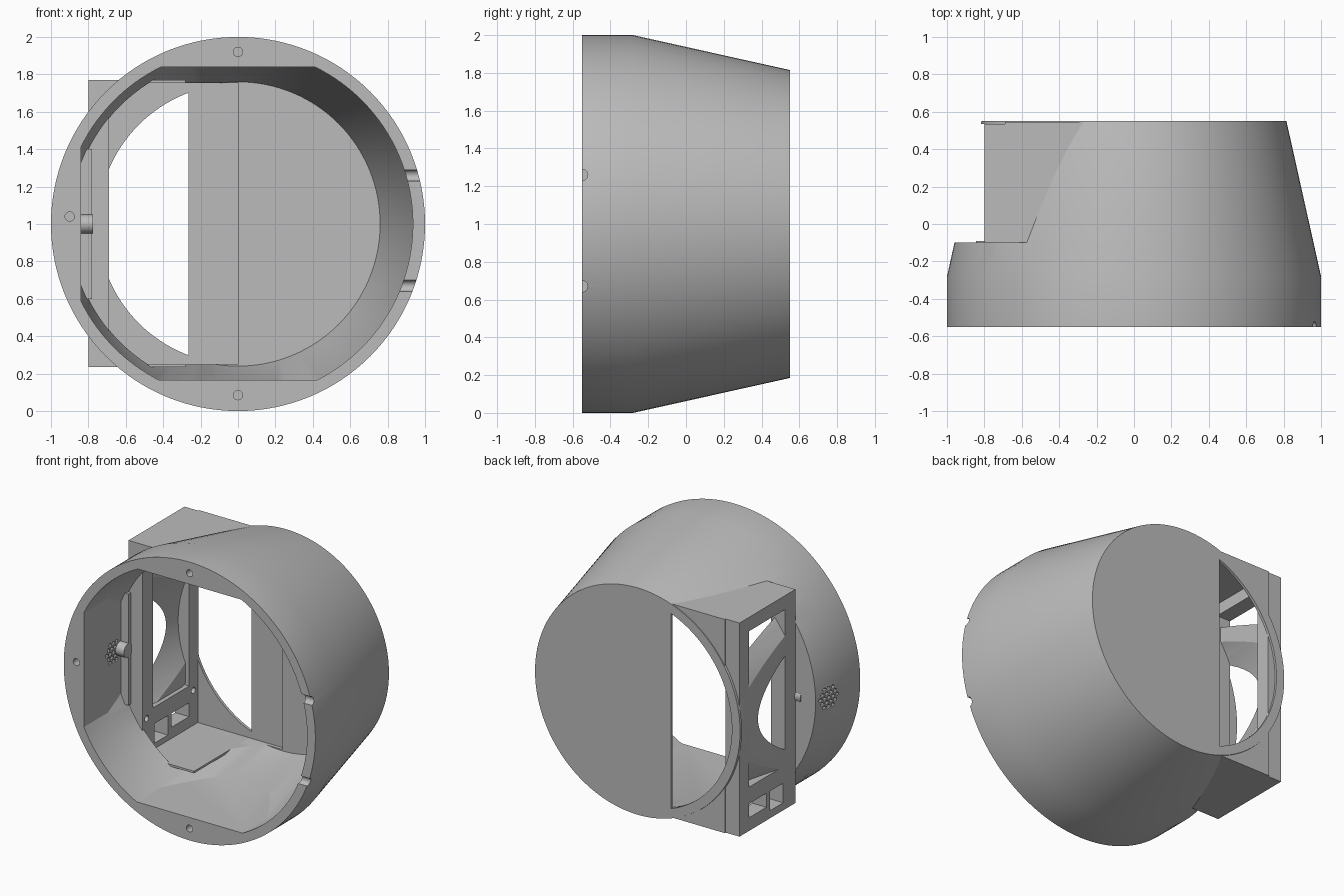
import bpy, bmesh, math
from mathutils import Matrix, Vector

if "Cube" in bpy.data.objects:
    bpy.data.objects.remove(bpy.data.objects["Cube"], do_unlink=True)

grey = bpy.data.materials.new("plain grey")
grey.use_nodes = True
grey.diffuse_color = (0.5, 0.5, 0.5, 1)
grey.node_tree.nodes["Principled BSDF"].inputs["Base Color"].default_value = (0.5, 0.5, 0.5, 1)


def finish(name, bm):
    bmesh.ops.recalc_face_normals(bm, faces=bm.faces)
    mesh = bpy.data.meshes.new(name)
    bm.to_mesh(mesh)
    bm.free()
    mesh.materials.append(grey)
    ob = bpy.data.objects.new(name, mesh)
    bpy.context.collection.objects.link(ob)
    return ob


def block(name, x, y, z):
    """Box from three (low, high) ranges."""
    bm = bmesh.new()
    bmesh.ops.create_cube(bm, size=1)
    for v in bm.verts:
        for i, (lo, hi) in enumerate((x, y, z)):
            v.co[i] = lo if v.co[i] < 0 else hi
    return finish(name, bm)


def lathe(name, profile, sides=128):
    """Closed solid turned around the y axis through z = 1."""
    bm = bmesh.new()
    rings = []
    for r, y in profile:
        angles = [math.tau * i / sides for i in range(sides)]
        rings.append([bm.verts.new((r * math.cos(a), y, 1 + r * math.sin(a))) for a in angles])
    for a, b in zip(rings, rings[1:]):
        for i in range(sides):
            j = (i + 1) % sides
            bm.faces.new((a[i], a[j], b[j], b[i]))
    bm.faces.new(rings[0])
    bm.faces.new(rings[-1])
    return finish(name, bm)


def rods(name, centres, radius, depth, axis, sides=24):
    """Separate cylinders along one axis, in one object."""
    bm = bmesh.new()
    turn = Vector((0, 0, 1)).rotation_difference(Vector(axis)).to_matrix().to_4x4()
    for c in centres:
        bmesh.ops.create_cone(bm, cap_ends=True, segments=sides, radius1=radius, radius2=radius,
                              depth=depth, matrix=Matrix.Translation(c) @ turn)
    return finish(name, bm)


def combine(ob, other, operation="DIFFERENCE"):
    mod = ob.modifiers.new("combine", "BOOLEAN")
    mod.operation = operation
    mod.solver = "EXACT"
    mod.object = other
    bpy.context.view_layer.objects.active = ob
    bpy.ops.object.modifier_apply(modifier=mod.name)
    bpy.data.objects.remove(other, do_unlink=True)


X, Y = (1, 0, 0), (0, 1, 0)

# Tapered housing with a boxy bay on its -x side
housing = lathe("housing", [(1, -0.55), (1, -0.28), (0.815, 0.55)])
combine(housing, block("notch", (-1.2, -0.8), (-0.1, 0.535), (-0.1, 2.1)))
combine(housing, block("bay", (-0.69, -0.2), (-0.1, 0.545), (0.235, 1.77)), "UNION")

# Hollow inside, flattened at the top, bottom and one side
cavity = lathe("cavity", [(0.935, -0.6), (0.935, -0.28), (0.76, 0.505)])
combine(cavity, block("flats", (-0.84, 1.1), (-0.7, 0.7), (0.165, 1.84)), "INTERSECT")
combine(housing, cavity)
combine(housing, block("pocket", (-0.72, 0), (-0.085, 0.53), (0.25, 1.755)))

# Opening through the back wall
opening = lathe("opening", [(0.75, 0.45), (0.75, 0.6)])
combine(opening, block("half", (-1, -0.265), (0, 1), (0, 2)), "INTERSECT")
combine(housing, opening)

# Screw holes in the rim, and two cable notches
combine(housing, rods("screw_holes", [(0, -0.55, 1.92), (0, -0.55, 0.085), (-0.9, -0.55, 1.04)],
                      0.025, 0.2, Y))
combine(housing, rods("cable_notches", [(0.95, -0.55, 1.26), (0.95, -0.55, 0.67)], 0.03, 0.3, X))

# Round speaker grille
step = 0.037
holes = []
for row in range(-3, 4):
    for col in range(-3, 4):
        y, z = (col + (row % 2) / 2) * step, row * step * 0.866
        if math.hypot(y, z) < 0.092:
            holes.append((-0.92, y - 0.215, z + 1))
combine(housing, rods("grille", holes, 0.014, 0.3, X, 8))

# Side panel with a tall window, two ports and screw holes
panel = block("side_panel", (-0.8, -0.69), (-0.1, 0.535), (0.235, 1.77))
for y, z in [((0.02, 0.43), (0.55, 1.67)), ((0.23, 0.43), (0.33, 0.43)), ((0.04, 0.19), (0.29, 0.43))]:
    combine(panel, block("window", (-0.9, -0.6), y, z))
combine(panel, rods("panel_holes", [(-0.69, y, 0.5) for y in (-0.05, 0.48)], 0.022, 0.1, X))

# Thin top and bottom walls of the bay, reaching into the housing
bay_walls = [block("bay_" + n, (-0.8, -0.28), (-0.1, 0.535), z)
             for n, z in (("floor", (0.235, 0.25)), ("roof", (1.755, 1.77)))]

# Closing strip beside the panel and its rounded peg
strip = block("closing_strip", (-0.86, -0.78), (-0.13, -0.1), (0.6, 1.4))
peg = rods("peg", [(-0.81, -0.14, 1)], 0.05, 0.07, X)

bpy.ops.object.select_all(action="DESELECT")
for ob in [housing, panel, strip, peg] + bay_walls:
    ob.select_set(True)
bpy.context.view_layer.objects.active = housing
bpy.ops.object.shade_smooth_by_angle(angle=math.radians(18))
